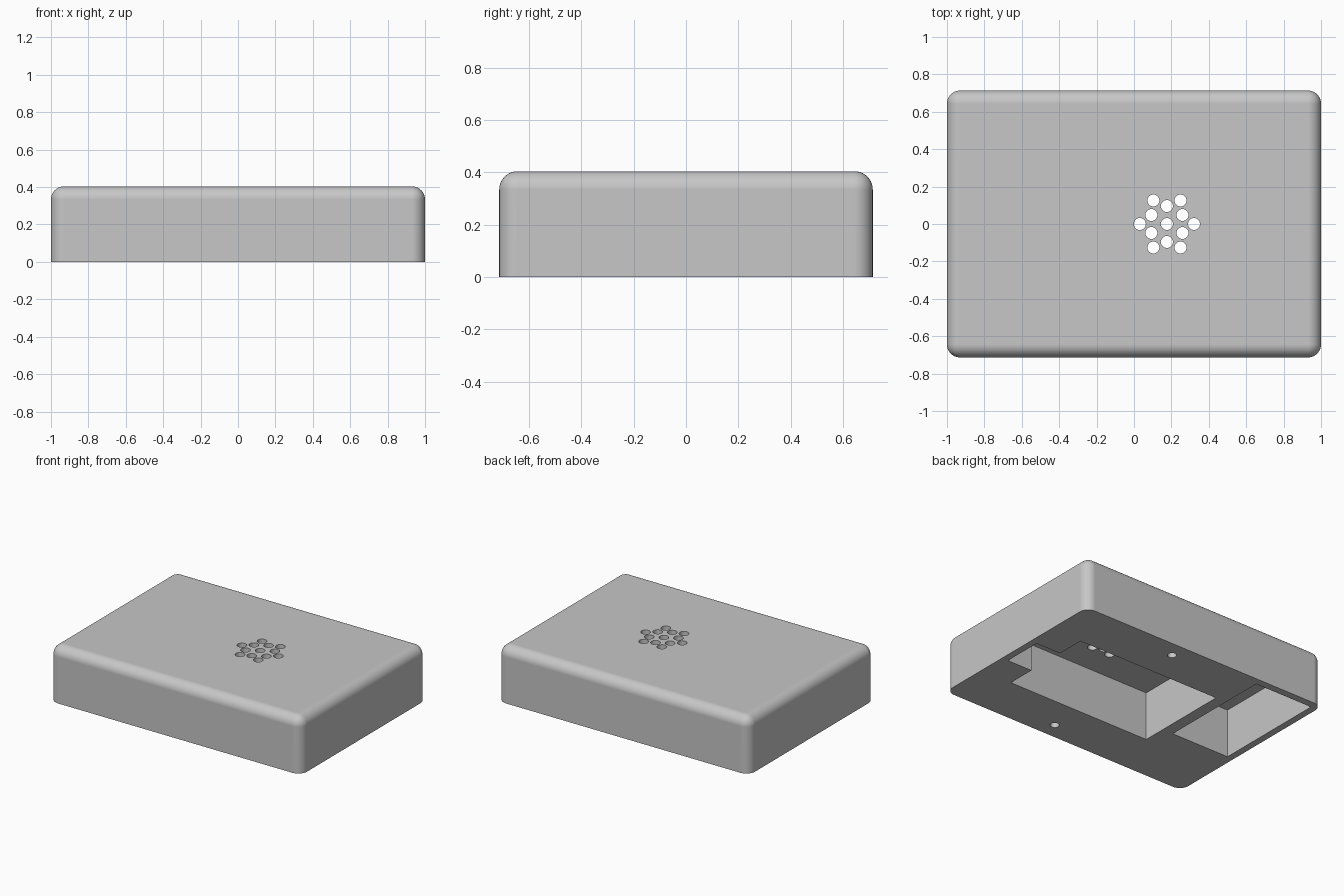
import bpy, bmesh, math

if "Cube" in bpy.data.objects:
    bpy.data.objects.remove(bpy.data.objects["Cube"])

HX, HY, H = 1.0, 0.7135, 0.404      # half length, half width, height
ROUND = 0.07                        # edge rounding
CEILING = 0.35                      # inner depth of the pockets
VENT_X = 0.176                      # centre line of the vent and screw holes


def new_object(name, bm):
    bmesh.ops.recalc_face_normals(bm, faces=bm.faces[:])
    mesh = bpy.data.meshes.new(name)
    bm.to_mesh(mesh)
    bm.free()
    ob = bpy.data.objects.new(name, mesh)
    bpy.context.collection.objects.link(ob)
    return ob


def prism(name, outline, z0, z1):
    bm = bmesh.new()
    face = bm.faces.new([bm.verts.new((x, y, z0)) for x, y in outline])
    top = bmesh.ops.extrude_face_region(bm, geom=[face])["geom"]
    bmesh.ops.translate(bm, vec=(0, 0, z1 - z0),
                        verts=[v for v in top if isinstance(v, bmesh.types.BMVert)])
    return new_object(name, bm)


def circle(x, y, r, n=32):
    return [(x + r * math.cos(2 * math.pi * i / n),
             y + r * math.sin(2 * math.pi * i / n)) for i in range(n)]


def cut(body, cutter):
    mod = body.modifiers.new("cut", "BOOLEAN")
    mod.operation, mod.solver, mod.object = "DIFFERENCE", "EXACT", cutter
    cutter.hide_render = True
    bpy.context.view_layer.objects.active = body
    bpy.ops.object.modifier_apply(modifier=mod.name)
    bpy.data.objects.remove(cutter)


# Case body: block with every edge rounded except the bottom rim
bm = bmesh.new()
bmesh.ops.create_cube(bm, size=1)
for v in bm.verts:
    v.co = (v.co.x * 2 * HX, v.co.y * 2 * HY, (v.co.z + 0.5) * H)
edges = [e for e in bm.edges if max(v.co.z for v in e.verts) > 0.01]
bmesh.ops.bevel(bm, geom=edges, offset=ROUND, segments=10, profile=0.5,
                affect="EDGES", clamp_overlap=True)
case = new_object("case_body", bm)

# Main pocket with a side notch, open at the bottom
cut(case, prism("main_pocket", [(-0.4, -0.353), (0.75, -0.353), (0.75, -0.145),
                                (0.95, -0.145), (0.95, 0.145), (0.75, 0.145),
                                (0.75, 0.353), (-0.4, 0.353)], -0.1, CEILING))

# Second pocket
cut(case, prism("side_pocket", [(-0.95, -0.185), (-0.485, -0.185),
                                (-0.485, 0.66), (-0.95, 0.66)], -0.1, CEILING))

# Vent: centre hole, inner ring and outer ring
vents = [(0, 0)]
for k in range(6):
    for radius, turn in ((0.096, 30), (0.145, 0)):
        a = math.radians(60 * k + turn)
        vents.append((radius * math.cos(a), radius * math.sin(a)))
for x, y in vents:
    cut(case, prism("vent_hole", circle(VENT_X + x, y, 0.032), 0.25, 0.6))

# Blind screw holes in the bottom
for side in (-1, 1):
    cut(case, prism("screw_hole", circle(VENT_X, side * 0.594, 0.03), -0.1, 0.25))

# Plain grey finish, smooth rounding with flat large faces
grey = bpy.data.materials.new("light_grey")
grey.diffuse_color = (0.57, 0.57, 0.57, 1)
grey.use_nodes = True
grey.node_tree.nodes["Principled BSDF"].inputs["Base Color"].default_value = grey.diffuse_color
case.data.materials.clear()
case.data.materials.append(grey)
bpy.ops.object.select_all(action="DESELECT")
case.select_set(True)
bpy.context.view_layer.objects.active = case
bpy.ops.object.shade_smooth_by_angle(angle=math.radians(30))
weighted = case.modifiers.new("flat_faces", "WEIGHTED_NORMAL")
weighted.keep_sharp = True
